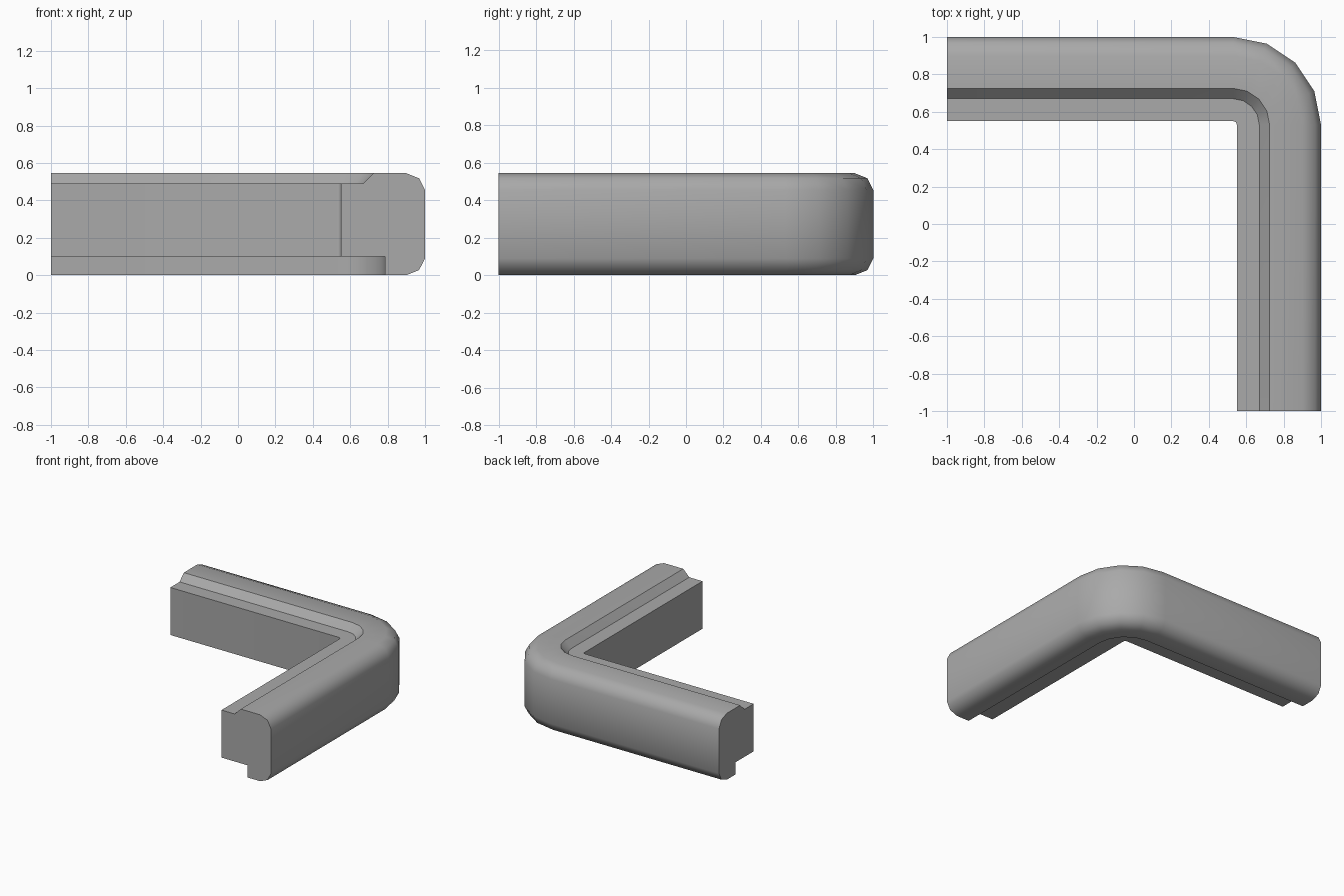
import bpy, bmesh, math

if "Cube" in bpy.data.objects:
    bpy.data.objects.remove(bpy.data.objects["Cube"])

# Moulding cross-section: (distance across, height), listed around the outline
PROFILE = [(0.55, 0.49), (0.67, 0.49), (0.725, 0.545), (0.90, 0.545),
           (0.968, 0.518), (1.0, 0.455), (1.0, 0.09), (0.968, 0.027),
           (0.90, 0.0), (0.785, 0.0), (0.785, 0.10), (0.55, 0.10)]
CENTRE = 0.53      # centre of the rounded corner in x and y
SEGMENTS = 4       # facets around the corner


def section(bm, place):
    """Add one cross-section; place maps distance from the centre to (x, y)."""
    return [bm.verts.new((*place(d - CENTRE), z)) for d, z in PROFILE]


bm = bmesh.new()

# Right arm end, facets of the corner, back arm end
rings = [section(bm, lambda r: (CENTRE + r, -1.0))]
for i in range(SEGMENTS + 1):
    a = math.pi / 2 * i / SEGMENTS
    rings.append(section(bm, lambda r: (CENTRE + r * math.cos(a),
                                        CENTRE + r * math.sin(a))))
rings.append(section(bm, lambda r: (-1.0, CENTRE + r)))

# Skin between the cross-sections, then the two flat ends
n = len(PROFILE)
for a, b in zip(rings, rings[1:]):
    for i in range(n):
        j = (i + 1) % n
        bm.faces.new((a[i], a[j], b[j], b[i]))
bm.faces.new(rings[0])
bm.faces.new(rings[-1][::-1])
bmesh.ops.recalc_face_normals(bm, faces=bm.faces[:])

mesh = bpy.data.meshes.new("corner_moulding")
bm.to_mesh(mesh)
bm.free()

# Plain grey finish
grey = bpy.data.materials.new("grey")
grey.diffuse_color = (0.4, 0.4, 0.4, 1.0)
grey.use_nodes = True
grey.node_tree.nodes["Principled BSDF"].inputs["Base Color"].default_value = grey.diffuse_color
mesh.materials.append(grey)

moulding = bpy.data.objects.new("corner_moulding", mesh)
bpy.context.collection.objects.link(moulding)

# Smooth the rounded outside, keep the steps and ends crisp
bpy.context.view_layer.objects.active = moulding
moulding.select_set(True)
bpy.ops.object.shade_smooth_by_angle(angle=math.radians(42))
